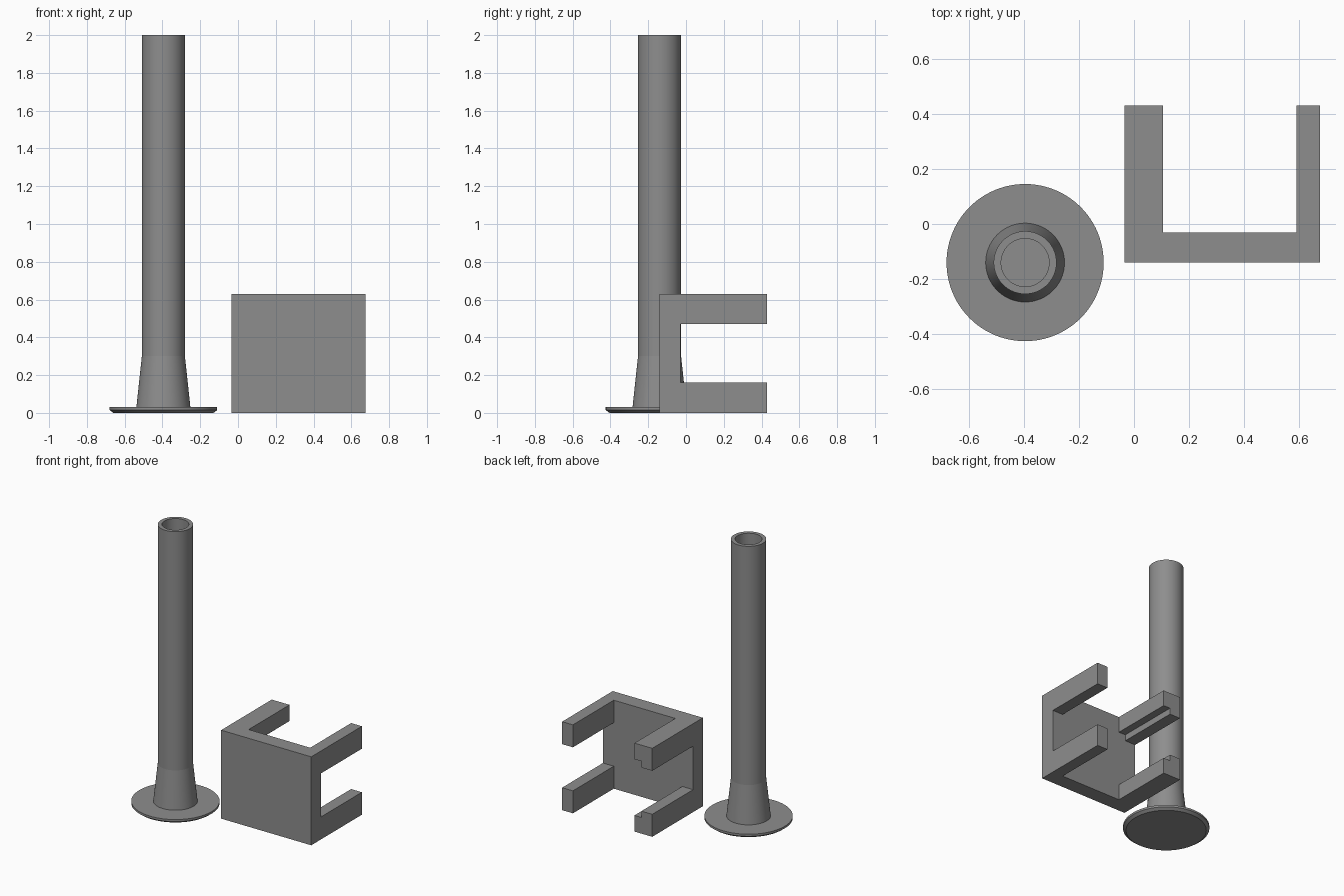
import bpy, bmesh, math

if "Cube" in bpy.data.objects:
    bpy.data.objects.remove(bpy.data.objects["Cube"])

grey = bpy.data.materials.new("plain grey")
grey.diffuse_color = (0.27, 0.27, 0.27, 1)
grey.use_nodes = True
grey.node_tree.nodes["Principled BSDF"].inputs["Base Color"].default_value = grey.diffuse_color


def add_object(name, bm):
    bmesh.ops.recalc_face_normals(bm, faces=bm.faces)
    mesh = bpy.data.meshes.new(name)
    bm.to_mesh(mesh)
    bm.free()
    mesh.materials.append(grey)
    obj = bpy.data.objects.new(name, mesh)
    bpy.context.collection.objects.link(obj)
    return obj


def box(name, x, y, z):
    bm = bmesh.new()
    bmesh.ops.create_cube(bm, size=1)
    for v in bm.verts:
        v.co = [r[0] if c < 0 else r[1] for c, r in zip(v.co, (x, y, z))]
    return add_object(name, bm)


def lathe(name, profile, centre, steps=96):
    bm = bmesh.new()
    verts = [bm.verts.new((r, 0, z)) for r, z in profile]
    edges = [bm.edges.new(pair) for pair in zip(verts, verts[1:])]
    bmesh.ops.spin(bm, geom=verts + edges, cent=(0, 0, 0), axis=(0, 0, 1),
                   angle=math.tau, steps=steps)
    bmesh.ops.remove_doubles(bm, verts=bm.verts, dist=1e-5)
    obj = add_object(name, bm)
    obj.location = centre
    bpy.ops.object.select_all(action='DESELECT')
    obj.select_set(True)
    bpy.context.view_layer.objects.active = obj
    # the foot flares only gently, so its seam stays crisp with a small angle
    bpy.ops.object.shade_smooth_by_angle(angle=math.radians(5))
    return obj


# Hollow post: chamfered disc base, flared foot, straight tube, deep bore
lathe("hollow_post", [
    (0, 0), (0.265, 0), (0.285, 0.015), (0.285, 0.03),
    (0.143, 0.03), (0.114, 0.30), (0.114, 2.0),
    (0.087, 2.0), (0.087, 0.03), (0, 0.03001),
], (-0.395, -0.14, 0))

# Bracket: block cut down to a plate with four arms
bracket = box("bracket", (-0.035, 0.675), (-0.14, 0.43), (0, 0.63))
cutters = [
    # gap between left and right arms
    box("channel_cutter", (0.105, 0.59), (-0.03, 0.6), (-0.1, 0.8)),
    # gap between upper and lower arms
    box("window_cutter", (-0.2, 0.8), (-0.03, 0.6), (0.16, 0.47)),
    # rebate along the inner edges of the left arms
    box("rebate_cutter", (0.05, 0.3), (-0.03, 0.6), (0.115, 0.515)),
]
for cutter in cutters:
    mod = bracket.modifiers.new(cutter.name, 'BOOLEAN')
    mod.operation = 'DIFFERENCE'
    mod.solver = 'EXACT'
    mod.object = cutter
    cutter.hide_render = True
    cutter.hide_set(True)
